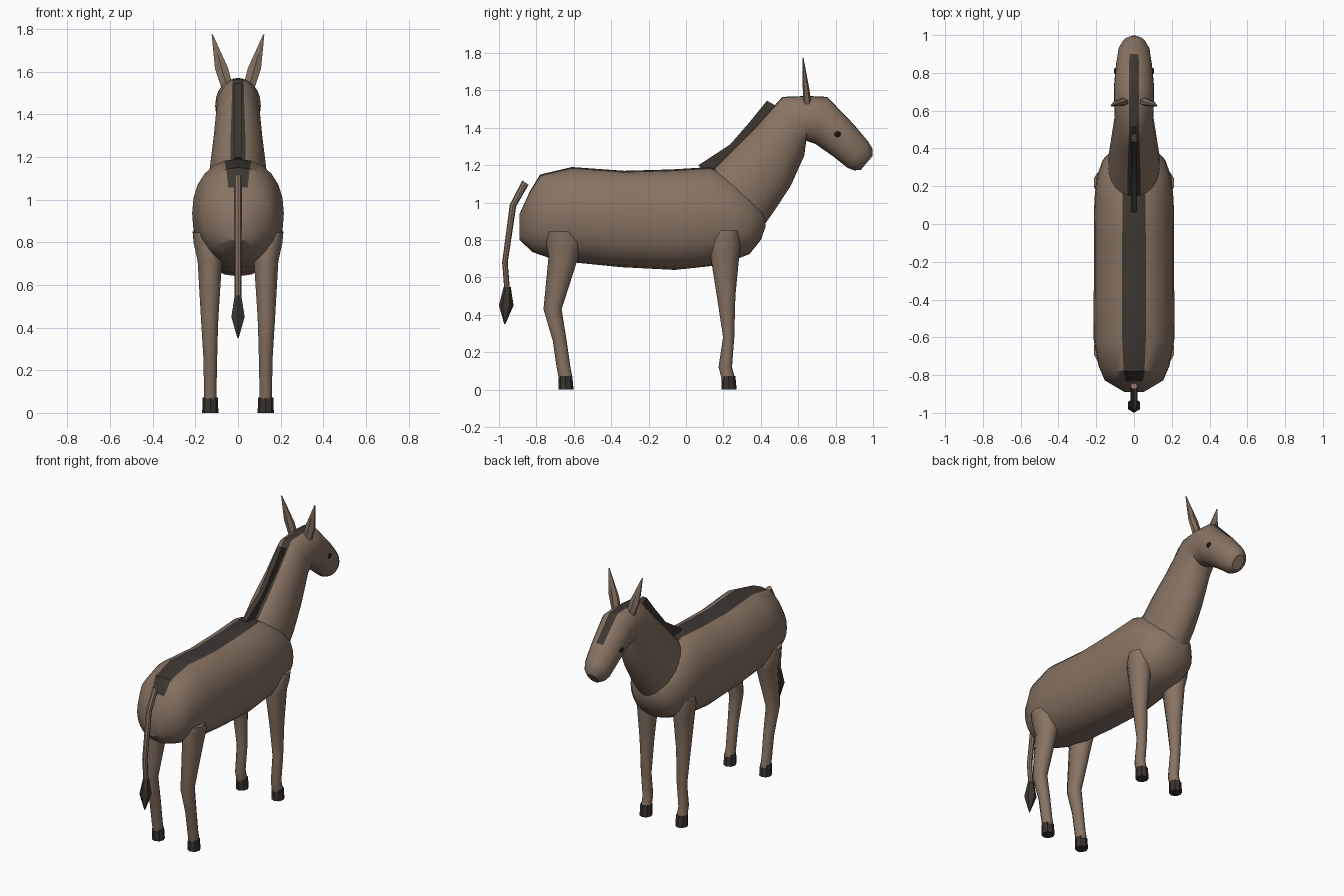
import bpy, bmesh, math
from mathutils import Vector


def material(name, rgb):
    m = bpy.data.materials.new(name)
    m.diffuse_color = (*rgb, 1)
    return m


BROWN = material("brown coat", (0.245, 0.172, 0.125))
DARK = material("dark stripe", (0.047, 0.038, 0.030))
HOOF = material("hoof", (0.040, 0.033, 0.028))
EYE = material("eye black", (0.010, 0.008, 0.007))


def finish(name, bm, mats, mirror=False, angle=40):
    bmesh.ops.recalc_face_normals(bm, faces=bm.faces)
    me = bpy.data.meshes.new(name)
    bm.to_mesh(me)
    bm.free()
    for m in mats:
        me.materials.append(m)
    ob = bpy.data.objects.new(name, me)
    bpy.context.collection.objects.link(ob)
    bpy.ops.object.select_all(action='DESELECT')
    ob.select_set(True)
    bpy.context.view_layer.objects.active = ob
    bpy.ops.object.shade_smooth_by_angle(angle=math.radians(angle))
    if mirror:
        mod = ob.modifiers.new("mirror", 'MIRROR')
        mod.use_axis[0] = True
    return ob


def loft(name, sections, mats, n=24, power=2.0, stripe=None, mirror=False, angle=40):
    """Rings spanned by two side-view points (y, z), half width and x centre."""
    bm = bmesh.new()
    rings = []
    for (y0, z0, y1, z1, w, xc) in sections:
        a, b = Vector((xc, y0, z0)), Vector((xc, y1, z1))
        mid, half = (a + b) / 2, (a - b) / 2
        ring = []
        for i in range(n):
            t = 2 * math.pi * i / n
            c, s = math.cos(t), math.sin(t)
            c = math.copysign(abs(c) ** (2 / power), c)
            s = math.copysign(abs(s) ** (2 / power), s)
            ring.append(bm.verts.new(mid + half * c + Vector((w * s, 0, 0))))
        rings.append(ring)
    for r, q in zip(rings, rings[1:]):
        for i in range(n):
            j = (i + 1) % n
            f = bm.faces.new((r[i], r[j], q[j], q[i]))
            if stripe and i in (0, n - 1) and stripe(f.calc_center_median()):
                f.material_index = 1
    bm.faces.new(rings[0])
    bm.faces.new(rings[-1])
    return finish(name, bm, mats, mirror, angle)


# Body with dark back stripe
loft("body", [
    (-.890, .94, -.890, .80, .05, 0), (-.835, 1.06, -.82, .735, .155, 0),
    (-.78, 1.15, -.72, .70, .188, 0), (-.61, 1.19, -.60, .68, .215, 0),
    (-.33, 1.17, -.35, .655, .213, 0), (-.08, 1.177, -.06, .64, .213, 0),
    (.13, 1.19, .13, .66, .210, 0), (.25, 1.14, .25, .69, .198, 0),
    (.34, 1.07, .34, .725, .165, 0), (.40, 1.0, .40, .80, .11, 0),
    (.425, .95, .425, .87, .05, 0),
], [BROWN, DARK], power=2.2, stripe=lambda c: c.z > 1.08 and c.y < .2)

# Neck and head with dark stripe on top
loft("neck_and_head", [
    (.13, 1.165, .39, .84, .135, 0), (.25, 1.285, .475, .96, .135, 0),
    (.38, 1.415, .56, 1.09, .118, 0), (.515, 1.565, .632, 1.25, .102, 0),
    (.65, 1.57, .643, 1.33, .106, 0), (.755, 1.565, .69, 1.315, .107, 0),
    (.90, 1.415, .79, 1.245, .095, 0), (.975, 1.325, .865, 1.185, .083, 0),
    (.996, 1.29, .90, 1.172, .066, 0), (.998, 1.25, .935, 1.175, .036, 0),
], [BROWN, DARK], stripe=lambda c: c.y < .88)

# Upright mane along the neck crest
bm = bmesh.new()
outline = [(.064, 1.198), (.235, 1.31), (.34, 1.43), (.433, 1.545), (.476, 1.52),
           (.42, 1.42), (.27, 1.26), (.13, 1.16)]
face = bm.faces.new([bm.verts.new((-.016, y, z)) for y, z in outline])
ext = bmesh.ops.extrude_face_region(bm, geom=[face])["geom"]
bmesh.ops.translate(bm, vec=(.032, 0, 0),
                    verts=[v for v in ext if isinstance(v, bmesh.types.BMVert)])
finish("mane", bm, [DARK], angle=25)

# Legs (mirrored)
loft("front_leg", [
    (.17, .85, .28, .85, .05, .165), (.135, .80, .294, .80, .072, .14),
    (.13, .72, .285, .72, .06, .132), (.165, .50, .264, .50, .045, .133),
    (.198, .28, .258, .28, .034, .13), (.174, .12, .246, .12, .031, .13),
    (.19, .06, .262, .06, .032, .13),
], [BROWN], n=10, mirror=True, angle=50)
loft("rear_leg", [
    (-.735, .845, -.61, .845, .05, .165), (-.752, .80, -.56, .80, .072, .14),
    (-.735, .71, -.575, .71, .06, .132), (-.762, .43, -.665, .43, .042, .133),
    (-.712, .26, -.638, .26, .034, .13), (-.692, .12, -.618, .12, .031, .13),
    (-.68, .06, -.606, .06, .032, .13),
], [BROWN], n=10, mirror=True, angle=50)

# Hooves
for name, y in (("front_hoof", .19), ("rear_hoof", -.682)):
    loft(name, [(y, .072, y + .074, .072, .036, .13),
                (y - .001, 0, y + .081, 0, .038, .13)],
         [HOOF], n=8, mirror=True, angle=30)

# Ears
loft("ear", [
    (.63, 1.49, .655, 1.49, .024, .05), (.626, 1.53, .671, 1.53, .032, .052),
    (.624, 1.615, .658, 1.615, .036, .077), (.623, 1.775, .628, 1.775, .003, .121),
], [BROWN], n=6, mirror=True, angle=30)

# Tail and tuft
loft("tail", [
    (-.875, 1.118, -.842, 1.095, .018, 0), (-.942, .99, -.908, .98, .018, 0),
    (-.983, .68, -.953, .68, .017, 0), (-.972, .54, -.942, .54, .016, 0),
], [BROWN], n=8)
loft("tail_tuft", [
    (-.975, .55, -.937, .55, .018, 0), (-1.0, .45, -.922, .45, .036, 0),
    (-.972, .35, -.966, .35, .003, 0),
], [DARK], n=6, angle=30)

# Eyes
bm = bmesh.new()
bmesh.ops.create_uvsphere(bm, u_segments=10, v_segments=6, radius=1)
bmesh.ops.scale(bm, vec=(.009, .018, .015), verts=bm.verts)
bmesh.ops.translate(bm, vec=(.098, .81, 1.366), verts=bm.verts)
finish("eye", bm, [EYE], mirror=True)
